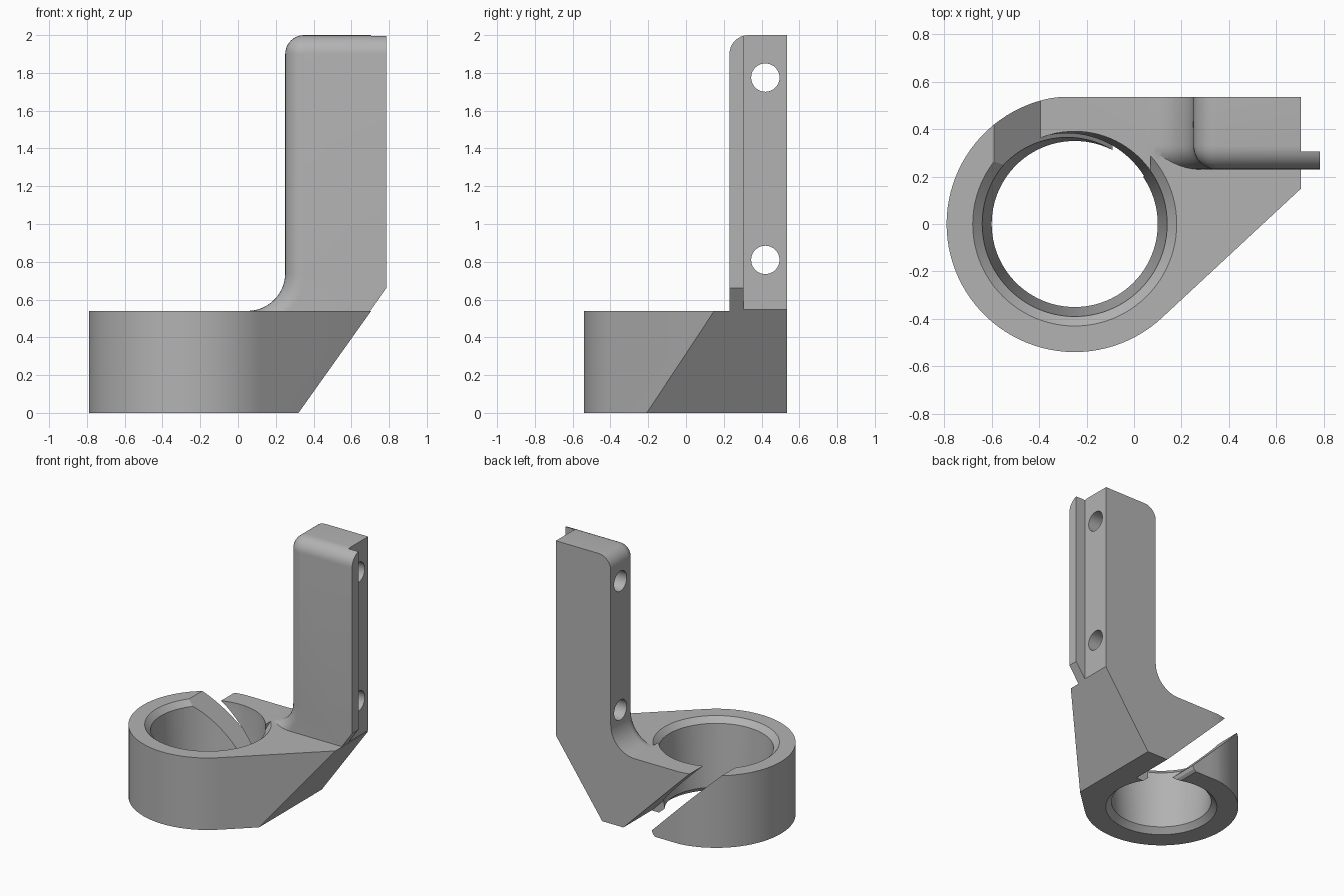
import bpy, bmesh
from math import sin, cos, pi, radians

cube = bpy.data.objects.get("Cube")
if cube:
    bpy.data.objects.remove(cube, do_unlink=True)

RING_X, RING_R, RING_H = -0.25, 0.54, 0.54
FRONT, BACK = 0.23, 0.535


def arc(cx, cy, r, a, b, n):
    return [(cx + r * cos(radians(a + (b - a) * i / n)),
             cy + r * sin(radians(a + (b - a) * i / n))) for i in range(n + 1)]


def loft(name, loops, closed=False):
    """Skin equal-length loops of 3D points, capping both ends unless closed."""
    bm = bmesh.new()
    rows = [[bm.verts.new(p) for p in loop] for loop in loops]
    n = len(rows[0])
    pairs = list(zip(rows, rows[1:])) + ([(rows[-1], rows[0])] if closed else [])
    for low, high in pairs:
        for i in range(n):
            j = (i + 1) % n
            bm.faces.new((low[i], low[j], high[j], high[i]))
    if not closed:
        bm.faces.new(rows[0])
        bm.faces.new(rows[-1])
    bmesh.ops.recalc_face_normals(bm, faces=bm.faces)
    mesh = bpy.data.meshes.new(name)
    bm.to_mesh(mesh)
    bm.free()
    obj = bpy.data.objects.new(name, mesh)
    bpy.context.collection.objects.link(obj)
    return obj


def prism_y(name, points, y0, y1):
    return loft(name, [[(x, y, z) for x, z in points] for y in (y0, y1)])


def box(name, x0, x1, y0, y1, z0, z1):
    return prism_y(name, [(x0, z0), (x1, z0), (x1, z1), (x0, z1)], y0, y1)


def lathe(name, profile, n=96):
    return loft(name, [[(RING_X + r * cos(2 * pi * i / n), r * sin(2 * pi * i / n), z)
                        for i in range(n)] for r, z in profile])


def combine(target, tool, operation):
    tool.hide_render = True
    mod = target.modifiers.new(operation.title(), 'BOOLEAN')
    mod.operation, mod.solver, mod.object = operation, 'EXACT', tool
    bpy.context.view_layer.update()
    graph = bpy.context.evaluated_depsgraph_get()
    mesh = bpy.data.meshes.new_from_object(target.evaluated_get(graph))
    target.modifiers.clear()
    target.data = mesh
    bpy.data.objects.remove(tool, do_unlink=True)


# Clamp body: round collar blending into a flat-sided shoulder
outline = arc(RING_X, 0, RING_R, 97, 313, 60) + [(0.705, 0.15), (0.705, BACK), (RING_X, BACK)]
outline = [(x, min(y, BACK)) for x, y in outline]
bracket = loft("clamp_bracket", [[(x, y, z) for x, y in outline] for z in (0, RING_H)])

# Sloping underside of the shoulder
combine(bracket, prism_y("underside_cut", [(0.249, -0.1), (1.2, -0.1), (1.2, 1.236)], -1, 1),
        'DIFFERENCE')


# Upright post with a flared foot and a rounded front edge
def post_profile(d):
    foot = arc(0.05, 0.74, 0.2 + d, -90, 0, 14)
    corner = arc(0.35, 1.9, max(0.1 - d, 0.001), 180, 90, 8)
    return [(0.05, 0.4)] + foot + corner + [(0.785, 2 - d), (0.785, 0.66), (0.6, 0.4)]


slices = []
for step in range(9):
    t = pi / 2 * step / 8
    d, y = 0.1 * (1 - sin(t)), FRONT + 0.1 * (1 - cos(t))
    slices.append([(x, y, z) for x, z in post_profile(d)])
slices.append([(x, BACK, z) for x, z in post_profile(0)])
post = loft("post", slices)
combine(post, box("step_cut", 0.705, 1, 0.305, 1, 0.3, 2.2), 'DIFFERENCE')
combine(bracket, post, 'UNION')

# Tapered bore with a bottom chamfer
combine(bracket, lathe("bore", [(0.44, -0.05), (0.35, 0.04), (0.39, 0.5), (0.395, 0.9)]),
        'DIFFERENCE')

# Top chamfer, left off along the back of the collar
chamfer = lathe("chamfer", [(0.34, 0.45), (0.44, 0.55)])
combine(chamfer, box("chamfer_stop", -0.45, 0.07, 0.2, 1, 0, 1), 'DIFFERENCE')
combine(bracket, chamfer, 'DIFFERENCE')

# Diagonal slot through the back wall, easing off the lower tip
slot = [(0.245, -0.1), (-0.555, 0.7), (-0.75, 0.7), (-0.09, 0.04),
        (-0.1, 0.015), (-0.12, 0), (-0.12, -0.1)]
combine(bracket, prism_y("slot", slot, 0.2, 0.7), 'DIFFERENCE')

# Two cross holes in the post
for z in (0.81, 1.775):
    combine(bracket, loft("hole", [[(x, y, h) for y, h in arc(0.42, z, 0.075, 0, 352.5, 47)]
                                   for x in (0, 1)]), 'DIFFERENCE')

# Finish
grey = bpy.data.materials.new("plain_grey")
grey.use_nodes = True
colour = (0.45, 0.45, 0.45, 1)
grey.diffuse_color = colour
grey.node_tree.nodes["Principled BSDF"].inputs["Base Color"].default_value = colour
bracket.data.materials.clear()
bracket.data.materials.append(grey)
for face in bracket.data.polygons:
    face.material_index = 0
bpy.ops.object.select_all(action='DESELECT')
bracket.select_set(True)
bpy.context.view_layer.objects.active = bracket
bpy.ops.object.shade_smooth_by_angle(angle=radians(25))
